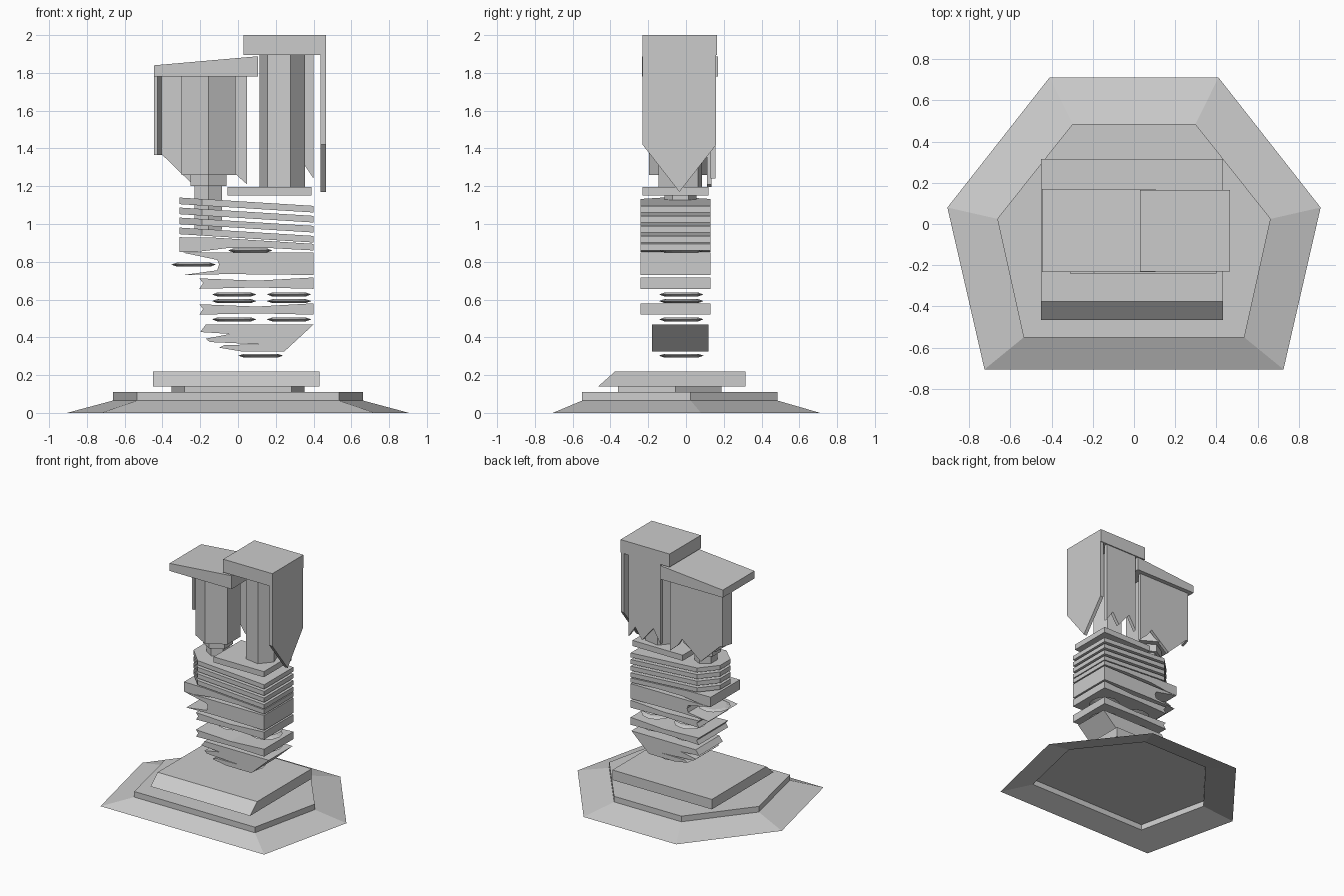
import bpy, math

if "Cube" in bpy.data.objects:
    bpy.data.objects.remove(bpy.data.objects["Cube"])


def mesh(name, verts, faces):
    me = bpy.data.meshes.new(name)
    me.from_pydata(verts, [], faces)
    me.update()
    ob = bpy.data.objects.new(name, me)
    bpy.context.collection.objects.link(ob)
    return ob


def loft(name, rings, bottom=True):
    """Join matching counter-clockwise rings and cap the ends."""
    n = len(rings[0])
    verts = [p for r in rings for p in r]
    faces = [(k * n + i, k * n + (i + 1) % n, (k + 1) * n + (i + 1) % n, (k + 1) * n + i)
             for k in range(len(rings) - 1) for i in range(n)]
    faces.append(tuple(range(len(verts) - n, len(verts))))
    if bottom:
        faces.append(tuple(reversed(range(n))))
    return mesh(name, verts, faces)


def slab(name, prof, y0, y1):
    """Front (x, z) outline, listed clockwise from top left, extruded in y."""
    p = prof[::-1]
    return loft(name, [[(x, y, z) for x, z in p] for y in (y1, y0)])


def side(name, prof, x0, x1):
    """Side (y, z) outline, listed counter-clockwise, extruded in x."""
    return loft(name, [[(x, y, z) for y, z in prof] for x in (x0, x1)])


def box(name, x0, x1, y0, y1, z0, z1):
    return slab(name, [(x0, z1), (x1, z1), (x1, z0), (x0, z0)], y0, y1)


def ring(cx, cy, z, r, n=6, turn=0):
    return [(cx + r * math.cos(math.radians(turn + 360 * i / n)),
             cy + r * math.sin(math.radians(turn + 360 * i / n)), z) for i in range(n)]


def mirror_ring(half, z, s=1, dy=0):
    pts = half + [(-x, y) for x, y in half[::-1]]
    return [(x * s, y * s + dy, z) for x, y in pts]


# base: open hexagonal skirt, small riser, bevelled block
outer = [(0.725, -0.705), (0.905, 0.08), (0.41, 0.71)]
inner = [(0.535, -0.55), (0.663, 0.025), (0.298, 0.485)]
loft("base_skirt", [mirror_ring(outer, 0), mirror_ring(inner, 0.065), mirror_ring(inner, 0.11)], bottom=False)
loft("base_riser", [mirror_ring(inner, z, 0.53, -0.068) for z in (0.11, 0.14)])
side("base_block", [(-0.465, 0.14), (0.315, 0.14), (0.315, 0.22), (-0.375, 0.22)], -0.45, 0.432)

# floating lens-shaped discs
discs = [(0.12, 0.303), (-0.235, 0.785), (0.065, 0.86)]
discs += [(x, z) for z in (0.495, 0.592, 0.627) for x in (-0.02, 0.27)]
for i, (x, z) in enumerate(discs):
    loft(f"disc_{i}", [ring(x, -0.025, z + dz, r, 12) for dz, r in ((-0.01, 0.09), (0, 0.118), (0.01, 0.09))])

# broken lower stump and layered slabs
slab("lower_stump", [(-0.17, 0.468), (0.40, 0.468), (0.245, 0.325), (0.02, 0.325), (-0.10, 0.345),
                     (-0.07, 0.36), (0.14, 0.362), (-0.15, 0.375), (-0.17, 0.393), (-0.04, 0.418),
                     (-0.20, 0.428)], -0.18, 0.12)
for name, z in (("slab_low", 0.52), ("slab_mid", 0.657)):
    slab(name, [(-0.205, z + 0.055), (0.10, z + 0.043), (0.40, z + 0.06), (0.40, z),
                (0.10, z + 0.007), (-0.205, z), (-0.185, z + 0.03)], -0.24, 0.13)
slab("slab_notched", [(-0.31, 0.93), (-0.13, 0.928), (0.40, 0.895), (0.40, 0.86), (0.18, 0.872),
                      (-0.06, 0.872), (-0.22, 0.852), (-0.31, 0.852)], -0.24, 0.13)
slab("slab_heavy", [(-0.30, 0.85), (-0.10, 0.85), (0.40, 0.85), (0.40, 0.73), (-0.05, 0.735),
                    (-0.29, 0.73), (-0.11, 0.755), (-0.10, 0.785), (-0.11, 0.81)], -0.24, 0.13)

# four tilted strips with chamfered left corners
plan = [(-0.31, -0.12), (-0.19, -0.24), (0.40, -0.24), (0.40, 0.13), (-0.19, 0.13), (-0.31, 0.01)]
for i in range(4):
    top = 1.14 - 0.053 * i
    tilt = [(x, y, top - 0.062 * (x + 0.31)) for x, y in plan]
    loft(f"tilted_strip_{i}", [[(x, y, z - 0.035) for x, y, z in tilt], tilt])
box("deck_plate", -0.055, 0.39, -0.23, 0.12, 1.15, 1.195)

# left tower: stem, collar, hexagonal body, sloped roof
for name, r, z0, z1 in (("left_stem", 0.085, 0.97, 1.2), ("left_collar", 0.11, 1.2, 1.26),
                        ("left_body", 0.165, 1.26, 1.79)):
    loft(name, [ring(-0.157, -0.03, z, r, 6, 30) for z in (z0, z1)])
slab("left_roof", [(-0.445, 1.84), (0.105, 1.888), (0.105, 1.78), (-0.445, 1.78)], -0.232, 0.17)
slab("left_back_panel", [(-0.405, 1.79), (0.048, 1.79), (0.048, 1.21), (-0.02, 1.27), (-0.06, 1.33),
                         (-0.225, 1.195), (-0.405, 1.37)], 0.11, 0.135)
loft("left_return_panel", [[(-0.445, 0.05, z), (-0.425, 0.05, z), (-0.40, 0.135, z), (-0.42, 0.135, z)]
                           for z in (1.365, 1.79)])

# right tower: hexagonal column, flat roof, pointed hanging panels
loft("right_column", [ring(0.235, -0.03, z, 0.122, 6, -10) for z in (1.195, 1.91)])
box("right_roof", 0.03, 0.465, -0.23, 0.165, 1.895, 2.0)
slab("right_back_panel", [(0.115, 1.9), (0.40, 1.9), (0.40, 1.24), (0.34, 1.33), (0.28, 1.24),
                          (0.18, 1.36), (0.115, 1.25)], 0.13, 0.157)
side("right_pointed_panel", [(-0.035, 1.17), (0.16, 1.42), (0.16, 1.9), (-0.23, 1.9), (-0.23, 1.42)],
     0.437, 0.465)
